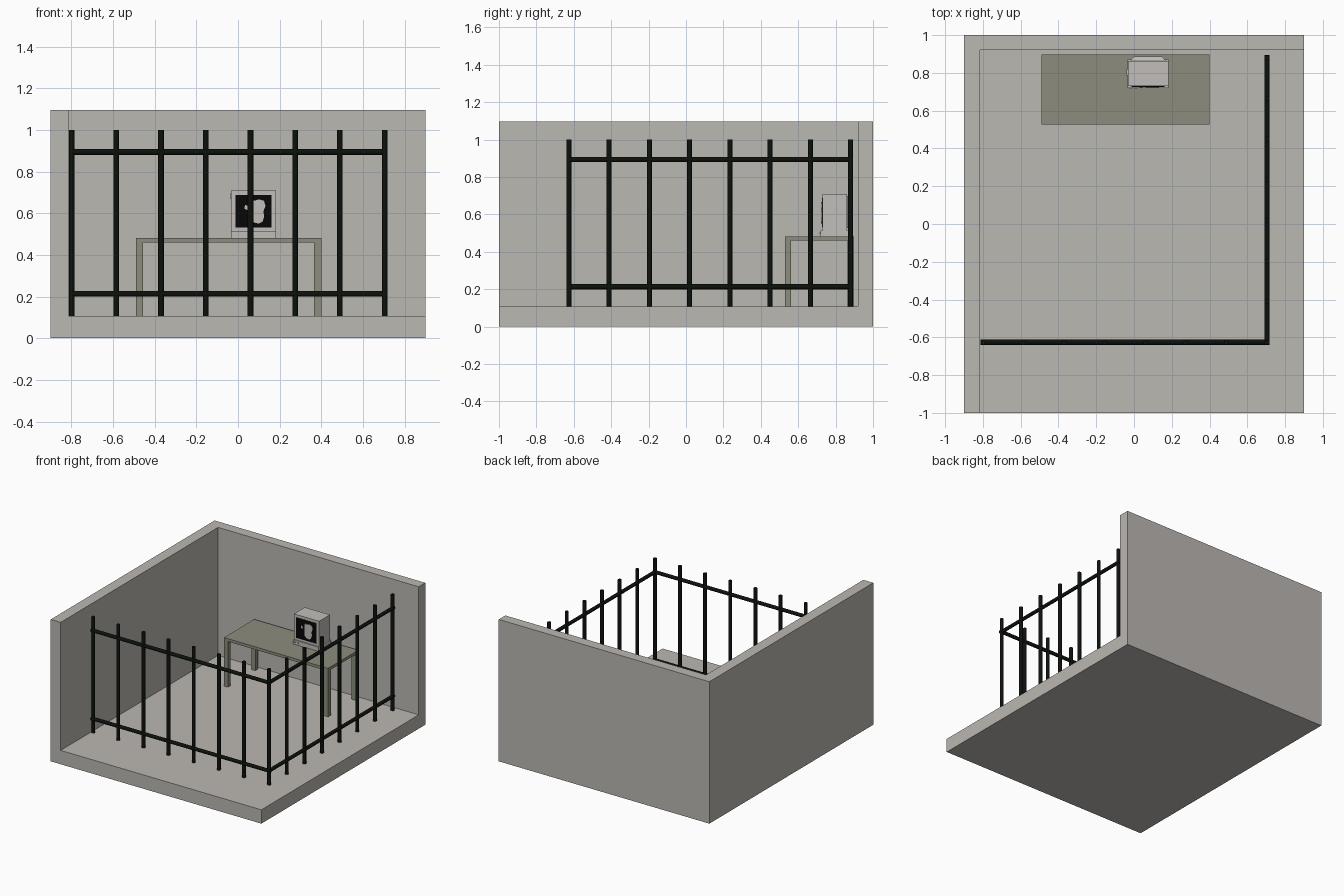
import bpy, bmesh, math
from mathutils import Vector

if "Cube" in bpy.data.objects:
    bpy.data.objects.remove(bpy.data.objects["Cube"])


def material(name, rgb):
    m = bpy.data.materials.new(name)
    m.diffuse_color = (*rgb, 1)
    m.use_nodes = True
    m.node_tree.nodes["Principled BSDF"].inputs["Base Color"].default_value = m.diffuse_color
    return m


CONCRETE = material("concrete grey", (0.50, 0.48, 0.45))
IRON = material("iron black", (0.004, 0.006, 0.004))
OLIVE = material("table olive", (0.265, 0.268, 0.205))
PLASTIC = material("pale plastic", (0.54, 0.51, 0.49))
GLASS = material("screen black", (0.002, 0.002, 0.002))


def finish(name, bm, mat):
    bmesh.ops.recalc_face_normals(bm, faces=bm.faces)
    mesh = bpy.data.meshes.new(name)
    bm.to_mesh(mesh)
    bm.free()
    mesh.materials.append(mat)
    ob = bpy.data.objects.new(name, mesh)
    bpy.context.collection.objects.link(ob)
    return ob


def box(name, x, y, z, mat, back_inset=0, back_drop=0):
    """Box from (min, max) ranges; the back (+y) face can be tapered."""
    bm = bmesh.new()
    bmesh.ops.create_cube(bm, size=1)
    for v in bm.verts:
        s = v.co.copy()
        v.co = [r[0] if c < 0 else r[1] for c, r in zip(s, (x, y, z))]
        if s.y > 0:
            v.co.x -= math.copysign(back_inset, s.x)
            v.co.z -= math.copysign(back_drop, s.z)
    return finish(name, bm, mat)


def rod(name, a, b, r, mat):
    """Round rod between two points."""
    a, b = Vector(a), Vector(b)
    bm = bmesh.new()
    bmesh.ops.create_cone(bm, cap_ends=True, segments=12, radius1=r, radius2=r,
                          depth=(b - a).length)
    bmesh.ops.rotate(bm, verts=bm.verts, cent=(0, 0, 0),
                     matrix=(b - a).to_track_quat('Z', 'Y').to_matrix())
    bmesh.ops.translate(bm, verts=bm.verts, vec=(a + b) / 2)
    for f in bm.faces:
        f.smooth = len(f.verts) == 4
    for e in bm.edges:
        e.smooth = all(f.smooth for f in e.link_faces)
    return finish(name, bm, mat)


# Room: floor slab with an L of walls, one solid extruded in steps
FLOOR, TOP = 0.107, 1.096
bm = bmesh.new()
xs, ys, zs = (-0.9, -0.815, 0.9), (-1, 0.92, 1), (0, FLOOR, TOP)


def quad(*pts):
    bm.faces.new([bm.verts.new(p) for p in pts])


x0, x1, x2 = xs
y0, y1, y2 = ys
outline = [(x0, y0), (x1, y0), (x1, y1), (x2, y1), (x2, y2), (x0, y2)]
quad((x0, y0, 0), (x0, y2, 0), (x2, y2, 0), (x2, y0, 0))
quad((x1, y0, FLOOR), (x2, y0, FLOOR), (x2, y1, FLOOR), (x1, y1, FLOOR))
quad(*[(x, y, TOP) for x, y in outline])
for i, (p, q) in enumerate(zip(outline, outline[1:] + outline[:1])):
    low = FLOOR if i in (1, 2) else 0
    quad((*p, low), (*q, low), (*q, TOP), (*p, TOP))
quad((x1, y0, 0), (x2, y0, 0), (x2, y0, FLOOR), (x1, y0, FLOOR))
quad((x2, y0, 0), (x2, y1, 0), (x2, y1, FLOOR), (x2, y0, FLOOR))
bmesh.ops.remove_doubles(bm, verts=bm.verts, dist=1e-5)
finish("room_shell", bm, CONCRETE)

# Cell bars: a front row and a right row sharing the corner bar
CX, CY, R = 0.704, -0.626, 0.0135
LEFT, BACK = -0.799, 0.88
for i in range(8):
    x = LEFT + (CX - LEFT) * i / 7
    rod(f"front_bar_{i}", (x, CY, FLOOR), (x, CY, 1.0), R, IRON)
    if i:
        y = CY + (BACK - CY) * i / 7
        rod(f"side_bar_{i}", (CX, y, FLOOR), (CX, y, 1.0), R, IRON)
for level, z in (("lower", 0.213), ("upper", 0.894)):
    rod(f"front_rail_{level}", (LEFT - R, CY, z), (CX + R, CY, z), R, IRON)
    rod(f"side_rail_{level}", (CX, CY - R, z), (CX, BACK + R, z), R, IRON)

# Table
TX, TY, TZ = (-0.49, 0.40), (0.528, 0.897), (0.46, 0.482)
box("table_top", TX, TY, TZ, OLIVE)
for side, x in (("left", TX[0]), ("right", TX[1] - 0.034)):
    for end, y in (("front", TY[0]), ("back", TY[1] - 0.034)):
        box(f"table_leg_{end}_{side}", (x, x + 0.034), (y, y + 0.034),
            (FLOOR, TZ[0]), OLIVE)

# Computer: monitor frame on a low base, with tapered back
MX, MY, MZ = (-0.033, 0.182), (0.730, 0.862), (0.514, 0.71)
box("computer_base", (-0.034, 0.183), (0.720, 0.872), (TZ[1], MZ[0]), PLASTIC)
box("monitor_body", MX, MY, MZ, PLASTIC)
box("monitor_back", (MX[0] + 0.012, MX[1] - 0.012), (MY[1], 0.888),
    (MZ[0] + 0.012, MZ[1] - 0.012), PLASTIC, 0.022, 0.022)
box("screen", (-0.012, 0.161), (0.726, 0.731), (0.532, 0.688), GLASS)

# Pale shapes shown on the screen
for name, pts in (
        ("screen_glow", [(.062, .57), (.075, .556), (.10, .55), (.118, .56),
                         (.126, .585), (.122, .61), (.132, .635), (.125, .66),
                         (.10, .667), (.08, .66), (.065, .665), (.06, .62)]),
        ("screen_spot", [(.03, .622), (.045, .615), (.048, .635), (.034, .64)])):
    bm = bmesh.new()
    face = bm.faces.new([bm.verts.new((x, 0.726, z)) for x, z in pts])
    ext = bmesh.ops.extrude_face_region(bm, geom=[face])["geom"]
    bmesh.ops.translate(bm, vec=(0, -0.003, 0),
                        verts=[v for v in ext if isinstance(v, bmesh.types.BMVert)])
    finish(name, bm, PLASTIC)

# Front buttons and side knob
for i, x in enumerate((-0.018, 0.006)):
    box(f"base_button_{i}", (x - 0.006, x + 0.006), (0.715, 0.722),
        (0.494, 0.503), PLASTIC)
box("side_knob", (-0.039, -0.03), (0.785, 0.82), (0.668, 0.694), PLASTIC)
